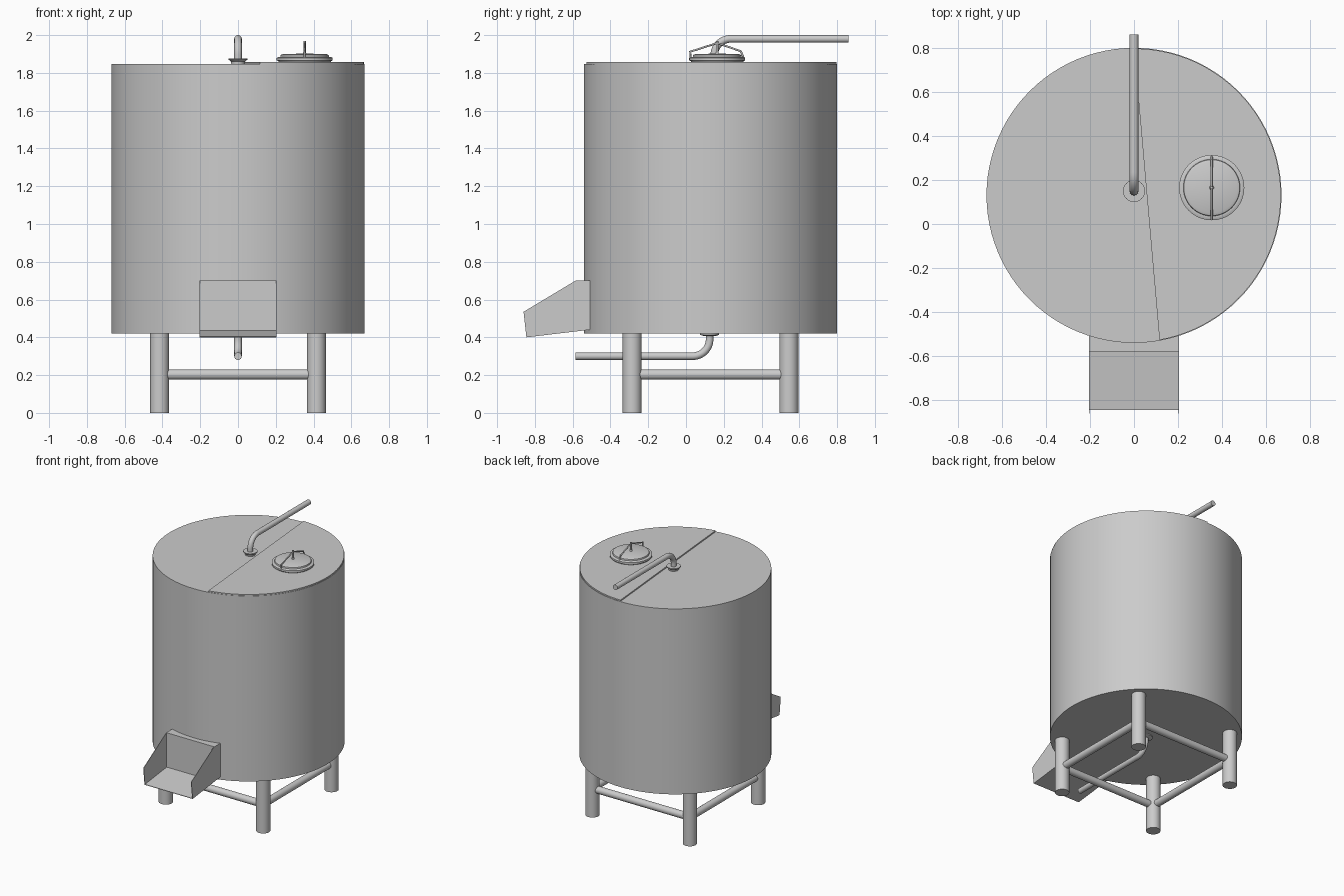
import bpy, bmesh, math
from mathutils import Vector

if "Cube" in bpy.data.objects:
    bpy.data.objects.remove(bpy.data.objects["Cube"])

CY = 0.13      # tank axis in y
R = 0.67       # tank radius


def finish(name, bm, smooth=True):
    bmesh.ops.recalc_face_normals(bm, faces=bm.faces)
    me = bpy.data.meshes.new(name)
    bm.to_mesh(me)
    bm.free()
    ob = bpy.data.objects.new(name, me)
    bpy.context.collection.objects.link(ob)
    if smooth:
        bpy.ops.object.select_all(action='DESELECT')
        ob.select_set(True)
        bpy.context.view_layer.objects.active = ob
        bpy.ops.object.shade_smooth_by_angle(angle=math.radians(35))
    return ob


def lathe(name, profile, x, y, n=64):
    """Revolve (radius, z) points; the end rings are capped."""
    bm = bmesh.new()
    rings = [[bm.verts.new((x + r * math.cos(2 * math.pi * i / n),
                            y + r * math.sin(2 * math.pi * i / n), z))
              for i in range(n)] for r, z in profile]
    for a, b in zip(rings, rings[1:]):
        for i in range(n):
            j = (i + 1) % n
            bm.faces.new((a[i], a[j], b[j], b[i]))
    bm.faces.new(rings[0])
    bm.faces.new(rings[-1])
    return finish(name, bm)


def prism(name, points, offset):
    """Extrude a flat polygon along an offset vector."""
    bm = bmesh.new()
    face = bm.faces.new([bm.verts.new(p) for p in points])
    new = bmesh.ops.extrude_face_region(bm, geom=[face])
    bmesh.ops.translate(bm, vec=Vector(offset),
                        verts=[v for v in new['geom'] if isinstance(v, bmesh.types.BMVert)])
    return finish(name, bm)


def tube(name, path, r, n=24):
    """Sweep a circle along a path lying in a plane of constant x or y."""
    pts = [Vector(p) for p in path]
    dirs = [(b - a).normalized() for a, b in zip(pts, pts[1:])]
    flat = max(p.x for p in pts) - min(p.x for p in pts) < 1e-6
    side = Vector((1, 0, 0)) if flat else Vector((0, 1, 0))
    bm = bmesh.new()
    rings = []
    for i, p in enumerate(pts):
        d0, d1 = dirs[max(i - 1, 0)], dirs[min(i, len(dirs) - 1)]
        t = (d0 + d1).normalized()
        up = side.cross(t) / max(t.dot(d1), 0.5)   # mitred joint
        rings.append([bm.verts.new(p + r * (side * math.cos(a) + up * math.sin(a)))
                      for a in (2 * math.pi * k / n for k in range(n))])
    for a, b in zip(rings, rings[1:]):
        for k in range(n):
            j = (k + 1) % n
            bm.faces.new((a[k], a[j], b[j], b[k]))
    bm.faces.new(rings[0])
    bm.faces.new(rings[-1])
    return finish(name, bm)


def elbow(y, z0, z1, y_end, bend):
    """Path going vertically from z0 to z1, then horizontally to y_end."""
    sy = 1 if y_end > y else -1
    sz = 1 if z1 > z0 else -1
    arc = [(0, y + sy * bend * (1 - math.cos(a)), z1 - sz * bend * (1 - math.sin(a)))
           for a in (math.pi / 2 * i / 12 for i in range(13))]
    return [(0, y, z0)] + arc + [(0, y_end, z1)]


# Tank body
lathe("tank_body", [(R, 0.42), (R, 1.848)], 0, CY, 96)

# Raised half of the tank lid, bounded by a slightly skewed seam
a0, a1 = math.radians(-80), math.radians(90)
half = [(0.667 * math.cos(a), CY + 0.667 * math.sin(a), 1.846)
        for a in (a0 + (a1 - a0) * i / 48 for i in range(49))]
prism("lid_half", half, (0, 0, 0.012))

# Legs
for sx, lx in (("left", -0.415), ("right", 0.415)):
    for sy, ly in (("front", -0.415), ("back", 0.415)):
        lathe(f"{sy}_{sx}_leg", [(0.05, 0), (0.05, 0.425)], lx, CY + ly, 32)

# Cross bars between the legs
for s, n1, n2 in ((-1, "front", "left"), (1, "back", "right")):
    d = 0.415
    tube(f"{n1}_crossbar", [(-d, CY + s * d, 0.203), (d, CY + s * d, 0.203)], 0.027)
    tube(f"{n2}_crossbar", [(s * d, CY - d, 0.203), (s * d, CY + d, 0.203)], 0.027)

# Chute: back box against the tank, sloping floor, two side plates
W, T = 0.205, 0.004
prism("chute_back", [(-W, -0.48, 0.70), (-W, -0.58, 0.70), (-W, -0.58, 0.432), (-W, -0.48, 0.444)],
      (2 * W, 0, 0))
prism("chute_floor", [(-W, -0.51, 0.44), (-W, -0.845, 0.40), (-W, -0.845, 0.404), (-W, -0.51, 0.444)],
      (2 * W, 0, 0))
for name, x in (("chute_left_side", -W), ("chute_right_side", W - T)):
    prism(name, [(x, -0.51, 0.70), (x, -0.585, 0.70), (x, -0.86, 0.535),
                 (x, -0.845, 0.40), (x, -0.51, 0.44)], (T, 0, 0))

# Outlet pipe below the tank
lathe("outlet_flange", [(0.035, 0.408), (0.05, 0.413), (0.05, 0.422)], 0, 0.125, 32)
tube("outlet_pipe", elbow(0.125, 0.42, 0.30, -0.585, 0.09), 0.02)

# Inlet pipe on top
lathe("inlet_flange", [(0.035, 1.845), (0.037, 1.86), (0.05, 1.87), (0.05, 1.876), (0.03, 1.876)],
      0, 0.15, 32)
tube("inlet_pipe", elbow(0.15, 1.85, 1.98, 0.86, 0.085), 0.02)

# Hatch with clamp bar and screw
HX, HY = 0.353, 0.165
lathe("hatch_rim", [(0.135, 1.85), (0.14, 1.862), (0.148, 1.866), (0.148, 1.880),
                    (0.138, 1.885), (0.13, 1.885)], HX, HY)
lathe("hatch_cover", [(0.13, 1.88), (0.127, 1.895), (0.115, 1.90), (0.01, 1.902)], HX, HY)
tube("hatch_clamp", [(HX, HY + y, z) for y, z in
                     ((-0.14, 1.88), (-0.143, 1.912), (0, 1.958), (0.125, 1.915), (0.14, 1.88))],
     0.005, 12)
lathe("hatch_screw", [(0.012, 1.898), (0.006, 1.91), (0.006, 1.968)], HX, HY, 16)
